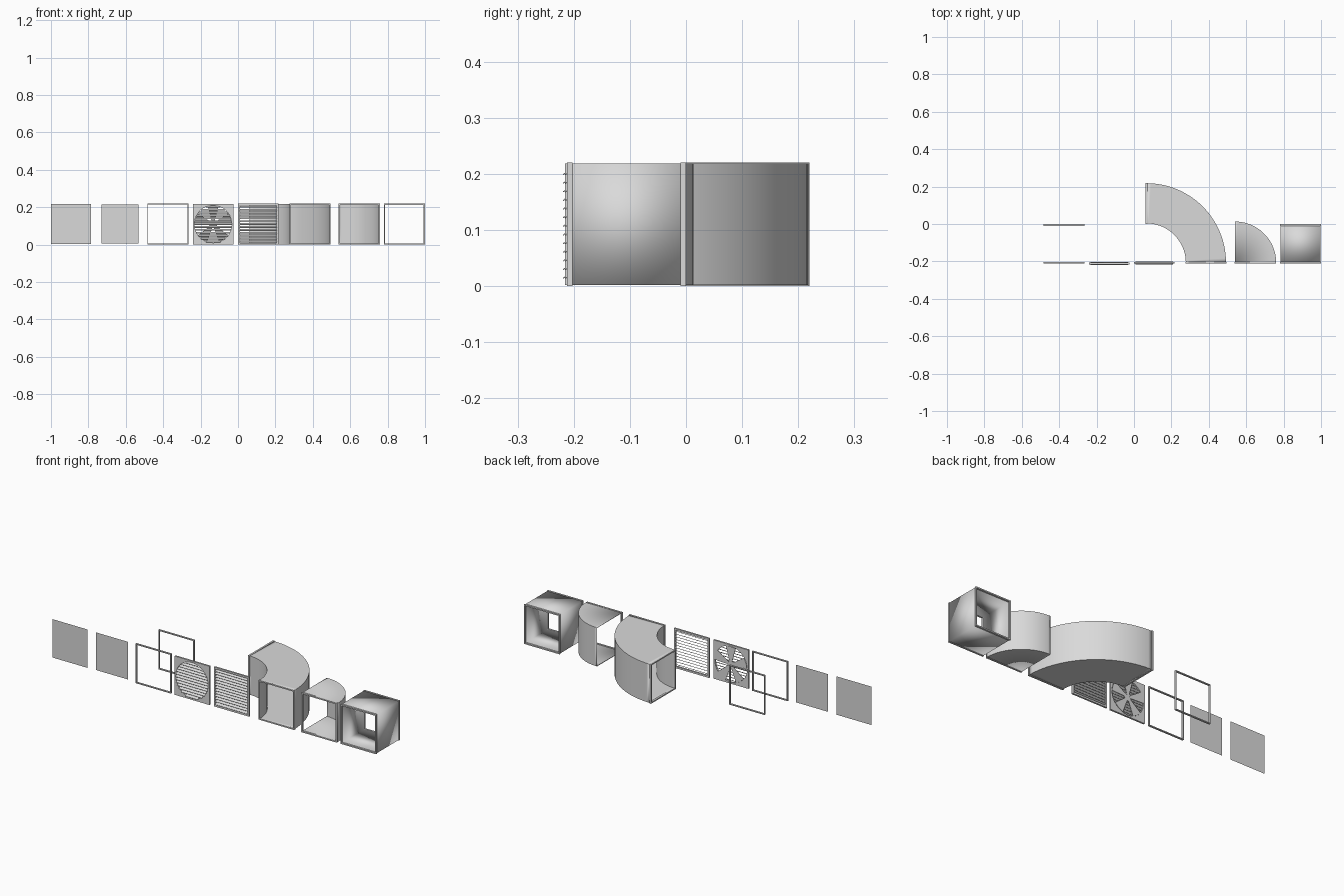
import bpy, bmesh
from math import sin, cos, pi, radians, sqrt

cube = bpy.data.objects.get("Cube")
if cube:
    bpy.data.objects.remove(cube)

SIZE = 0.22          # module size
FRONT = -0.207       # plane of the front row
BAR = 0.007          # flange bar width
DEPTH = 0.01         # flange depth

metal = bpy.data.materials.new("light_grey_metal")
metal.use_nodes = True
GREY = (0.7, 0.7, 0.7, 1)
metal.diffuse_color = GREY
metal.node_tree.nodes["Principled BSDF"].inputs["Base Color"].default_value = GREY


def finish(name, bm, thickness=0, smooth=False):
    mesh = bpy.data.meshes.new(name)
    bm.to_mesh(mesh)
    bm.free()
    obj = bpy.data.objects.new(name, mesh)
    bpy.context.collection.objects.link(obj)
    mesh.materials.append(metal)
    if thickness:
        mod = obj.modifiers.new("thickness", 'SOLIDIFY')
        mod.thickness = thickness
        mod.offset = 0
    if smooth:
        bpy.ops.object.select_all(action='DESELECT')
        obj.select_set(True)
        bpy.context.view_layer.objects.active = obj
        bpy.ops.object.shade_smooth_by_angle(angle=radians(30))
    return obj


def face(bm, *points):
    return bm.faces.new([bm.verts.new(p) for p in points])


def box(bm, low, high):
    verts = bmesh.ops.create_cube(bm, size=1)["verts"]
    for v in verts:
        for i in range(3):
            v.co[i] = (low[i] + high[i]) / 2 + v.co[i] * (high[i] - low[i])


def frame(name, start, across, depth_at, along_x=True, bar=BAR, depth=DEPTH):
    """Square rim: spans `across` from `start`, one bar on each side."""
    bm = bmesh.new()
    end = start + across
    parts = [(start, end, 0, bar), (start, end, SIZE - bar, SIZE),
             (start, start + bar, bar, SIZE - bar), (end - bar, end, bar, SIZE - bar)]
    for a, b, low, high in parts:
        d0, d1 = depth_at - depth / 2, depth_at + depth / 2
        if along_x:
            box(bm, (a, d0, low), (b, d1, high))
        else:
            box(bm, (d0, a, low), (d1, b, high))
    return finish(name, bm)


def duct(name, inner, outer, inner_wall=True):
    """Open tube between two plan paths."""
    bm = bmesh.new()
    low, high = 0.003, SIZE - 0.003
    for i in range(len(inner) - 1):
        a, b, c, d = inner[i], inner[i + 1], outer[i + 1], outer[i]
        cap = [a, b, c, d] if inner_wall else [a, c, d]
        face(bm, *[(*p, high) for p in cap])
        face(bm, *[(*p, low) for p in reversed(cap)])
        face(bm, (*d, low), (*d, high), (*c, high), (*c, low))
        if inner_wall:
            face(bm, (*a, low), (*b, low), (*b, high), (*a, high))
    bmesh.ops.remove_doubles(bm, verts=bm.verts, dist=1e-5)
    bmesh.ops.recalc_face_normals(bm, faces=bm.faces)
    return finish(name, bm, 0.003, True)


def arc(cx, cy, r, steps=28):
    return [(cx + r * cos(i / steps * pi / 2), cy + r * sin(i / steps * pi / 2))
            for i in range(steps + 1)]


def panel(name, x0, x1, margin):
    bm = bmesh.new()
    face(bm, (x0, FRONT, margin), (x1, FRONT, margin),
         (x1, FRONT, SIZE - margin), (x0, FRONT, SIZE - margin))
    return finish(name, bm)


def slats(name, cx, half_width, y_front, y_back, count=13):
    """Louvre slats sloping down towards the front."""
    bm = bmesh.new()
    pitch = 0.2 / count
    for i in range(count):
        z = 0.01 + pitch * (i + 0.5)
        w = half_width(z)
        face(bm, (cx - w, y_front, z - 0.004), (cx + w, y_front, z - 0.004),
             (cx + w, y_back, z + 0.004), (cx - w, y_back, z + 0.004))
    return finish(name, bm, 0.002)


# Flat cover panels
panel("large_cover_panel", -1.0, -0.785, 0.003)
panel("small_cover_panel", -0.73, -0.533, 0.005)

# Loose connector frames
frame("front_loose_frame", -0.485, SIZE, FRONT, bar=0.005)
frame("back_loose_frame", -0.485, SIZE, -0.005, bar=0.005)

# Fan cover: square plate with a round hole
FAN_X, FAN_Z, HALF, RADIUS = -0.133, SIZE / 2, 0.108, 0.1
bm = bmesh.new()
SEG = 48
ring = []
for i in range(SEG):
    c, s = cos(2 * pi * i / SEG), sin(2 * pi * i / SEG)
    k = HALF / max(abs(c), abs(s))
    ring.append([bm.verts.new((FAN_X + r * c, -0.211, FAN_Z + r * s)) for r in (RADIUS, k)])
for i in range(SEG):
    (a, b), (d, c) = ring[i], ring[(i + 1) % SEG]
    bm.faces.new((a, b, c, d))
finish("fan_cover_plate", bm, 0.01)
slats("fan_cover_slats", FAN_X,
      lambda z: sqrt(max(RADIUS ** 2 - (z - FAN_Z) ** 2, 0.0001)), -0.219, -0.208)

# Fan blades and hub behind the slats
bm = bmesh.new()
for k in range(5):
    mid = pi / 2 + k * 2 * pi / 5
    points = []
    for r, spread in ((0.015, -0.5), (RADIUS, -0.3), (RADIUS, 0), (RADIUS, 0.3), (0.015, 0.5)):
        t = mid + spread
        points.append((FAN_X + r * cos(t), -0.205, FAN_Z + r * sin(t)))
    face(bm, *points)
face(bm, *[(FAN_X + 0.022 * cos(i * pi / 10), -0.206, FAN_Z + 0.022 * sin(i * pi / 10))
           for i in range(20)])
finish("fan_blades", bm, 0.002)

# Louvre grille
frame("grille_frame", 0.0, SIZE - 0.003, FRONT, bar=0.01)
slats("grille_slats", 0.1085, lambda z: 0.1, -0.215, -0.202)

# Large quarter bend
BEND_X = 0.067
duct("large_bend", arc(BEND_X, FRONT, 0.211), arc(BEND_X, FRONT, 0.424))
frame("large_bend_front_flange", 0.275, SIZE, FRONT)
frame("large_bend_side_flange", 0.0, SIZE, BEND_X, along_x=False)

# Tight quarter bend, with no inner wall
CORNER = 0.54
curve = arc(CORNER, FRONT, 0.219)
duct("tight_bend", [(CORNER, FRONT)] * len(curve), curve, inner_wall=False)
frame("tight_bend_front_flange", CORNER - 0.002, SIZE, FRONT)

# Straight duct
duct("straight_duct", [(0.783, FRONT), (0.783, -0.005)], [(0.997, FRONT), (0.997, -0.005)])
for label, y in (("front", FRONT), ("back", -0.005)):
    frame(f"straight_duct_{label}_flange", 1 - SIZE, SIZE, y)
